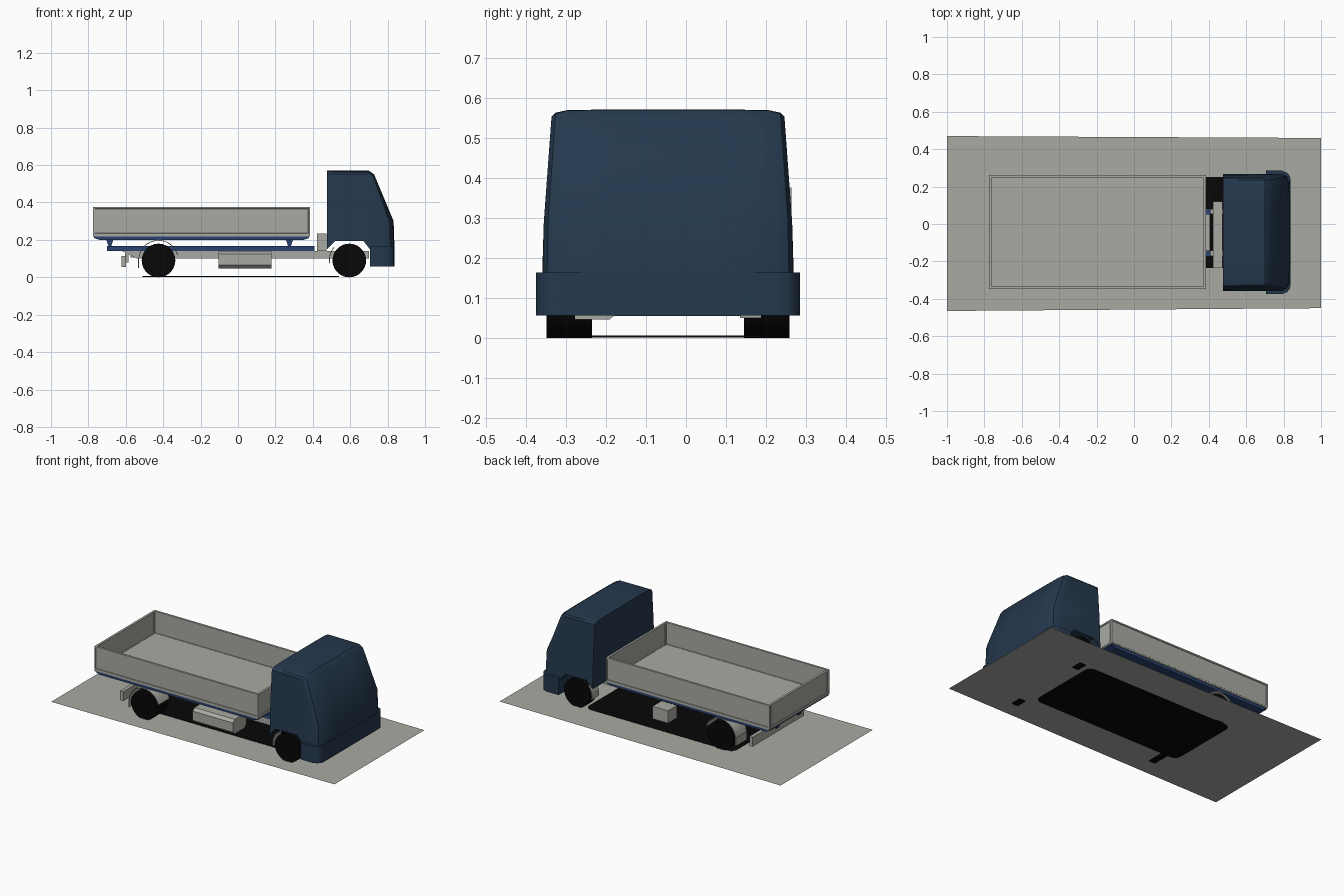
import bpy, bmesh, math
from mathutils import Matrix

if "Cube" in bpy.data.objects:
    bpy.data.objects.remove(bpy.data.objects["Cube"], do_unlink=True)

CY = -0.045  # truck centre line


def material(name, r, g, b):
    m = bpy.data.materials.new(name)
    m.use_nodes = True
    m.diffuse_color = (r, g, b, 1)
    bsdf = next(n for n in m.node_tree.nodes if n.type == 'BSDF_PRINCIPLED')
    bsdf.inputs["Base Color"].default_value = (r, g, b, 1)
    return m


GREY = material("warm grey", 0.40, 0.40, 0.37)
NAVY = material("dark navy", 0.018, 0.040, 0.075)
BLUE = material("frame blue", 0.022, 0.055, 0.16)
BLACK = material("black", 0.002, 0.002, 0.002)


def finish(name, bm, mat, smooth=None):
    bmesh.ops.recalc_face_normals(bm, faces=bm.faces[:])
    me = bpy.data.meshes.new(name)
    bm.to_mesh(me)
    bm.free()
    me.materials.append(mat)
    ob = bpy.data.objects.new(name, me)
    bpy.context.collection.objects.link(ob)
    if smooth:
        bpy.ops.object.select_all(action='DESELECT')
        ob.select_set(True)
        bpy.context.view_layer.objects.active = ob
        bpy.ops.object.shade_smooth_by_angle(angle=math.radians(smooth))
    return ob


def place(axis, a, b, t):
    return {'x': (t, a, b), 'y': (a, t, b), 'z': (a, b, t)}[axis]


def prism(name, pts, axis, lo, hi, mat, smooth=None):
    """Extrude a 2D outline along an axis."""
    bm = bmesh.new()
    rings = [[bm.verts.new(place(axis, a, b, t)) for a, b in pts] for t in (lo, hi)]
    n = len(pts)
    for i in range(n):
        j = (i + 1) % n
        bm.faces.new((rings[0][i], rings[0][j], rings[1][j], rings[1][i]))
    for r in rings:
        bm.faces.new(r)
    return finish(name, bm, mat, smooth)


def box(name, x, y, z, mat):
    pts = [(x[0], z[0]), (x[1], z[0]), (x[1], z[1]), (x[0], z[1])]
    return prism(name, pts, 'y', y[0], y[1], mat)


def panel(name, x, y, z, axis):
    """Drop side with a recessed field on both broad faces."""
    bm = bmesh.new()
    c = [(p[0] + p[1]) / 2 for p in (x, y, z)]
    s = [p[1] - p[0] for p in (x, y, z)]
    bmesh.ops.create_cube(bm, size=1, matrix=Matrix.Translation(c) @ Matrix.Diagonal((*s, 1)))
    bm.normal_update()
    for f in [f for f in bm.faces if abs(f.normal[axis]) > 0.9]:
        bmesh.ops.inset_region(bm, faces=[f], thickness=0.013, depth=0)
        bmesh.ops.inset_region(bm, faces=[f], thickness=0.001, depth=-0.004)
    return finish(name, bm, GREY)


def cylinder(name, x, z, r, y0, y1, mat, n=28):
    pts = [(x + r * math.cos(2 * math.pi * i / n), z + r * math.sin(2 * math.pi * i / n))
           for i in range(n)]
    return prism(name, pts, 'y', y0, y1, mat, 40)


def rounded(x0, x1, y0, y1, r, steps=4):
    out = []
    for cx, cy, a0 in ((x1 - r, y1 - r, 0), (x0 + r, y1 - r, 90),
                       (x0 + r, y0 + r, 180), (x1 - r, y0 + r, 270)):
        for i in range(steps + 1):
            a = math.radians(a0 + 90 * i / steps)
            out.append((cx + r * math.cos(a), cy + r * math.sin(a)))
    return out


# Ground sheet and the black plate under the truck
bm = bmesh.new()
bm.faces.new([bm.verts.new((x, y, 0.004)) for x, y in
              ((-1, -0.465), (1, -0.45), (1, 0.46), (-1, 0.47))])
finish("ground_sheet", bm, GREY)
prism("underbody_plate", rounded(-0.51, 0.54, -0.235, 0.25, 0.04), 'z', 0.002, 0.006, BLACK)

# Cab: side outlines joined across the width, the outermost pulled back at the front
side = [(0.475, 0.15), (0.475, 0.35), (0.475, 0.553), (0.69, 0.550), (0.712, 0.535),
        (0.785, 0.29), (0.79, 0.15), (0.705, 0.15), (0.67, 0.195), (0.52, 0.195)]
middle = [(0.475, 0.15), (0.475, 0.35), (0.475, 0.571), (0.70, 0.570), (0.728, 0.550),
          (0.832, 0.30), (0.837, 0.15), (0.705, 0.15), (0.67, 0.195), (0.52, 0.195)]
columns = [(1.0, 0.0), (0.965, 0.55), (0.86, 0.92), (0.45, 1.0)]  # width, blend
columns = [(-w, b) for w, b in columns] + columns[::-1]
bm = bmesh.new()
rings = []
for w, blend in columns:
    ring = []
    for (xs, zs), (xm, zm) in zip(side, middle):
        half = 0.313 - 0.022 * max(0, (zs - 0.25) / 0.30)
        ring.append(bm.verts.new((xs + (xm - xs) * blend, CY + half * w, zs + (zm - zs) * blend)))
    rings.append(ring)
for a, b in zip(rings, rings[1:]):
    for i in range(len(a)):
        j = (i + 1) % len(a)
        bm.faces.new((a[i], a[j], b[j], b[i]))
bm.faces.new(rings[0])
bm.faces.new(rings[-1])
finish("cab", bm, NAVY, 32)

# Front bumper with rounded corners
half = 0.33
bumper = [(0.705, CY - half), (0.79, CY - half), (0.818, CY - half + 0.01),
          (0.834, CY - half + 0.03), (0.838, CY - half + 0.06)]
bumper += [(x, 2 * CY - y) for x, y in reversed(bumper)]
prism("front_bumper", bumper, 'z', 0.057, 0.164, NAVY, 35)

# Chassis rails, blue subframe rails and cross members
for s, label in ((-1, "right"), (1, "left")):
    y = CY + s * 0.112
    prism(label + "_chassis_rail", [(-0.62, 0.14), (-0.54, 0.10), (0.70, 0.10), (0.70, 0.14)],
          'y', y - 0.014, y + 0.014, GREY)
    box(label + "_subframe_rail", (-0.70, 0.41), (y - 0.016, y + 0.016), (0.14, 0.168), BLUE)
    for x in (-0.685, 0.275):
        prism(label + "_bed_bracket", [(x - 0.007, 0.165), (x + 0.007, 0.165),
              (x + 0.02, 0.205), (x - 0.02, 0.205)], 'y', y - 0.03, y + 0.03, BLUE)
for x in (-0.56, -0.2, 0.15, 0.39):
    box("cross_member", (x - 0.015, x + 0.015), (CY - 0.11, CY + 0.11), (0.105, 0.138), GREY)
box("cab_rear_box", (0.422, 0.474), (-0.235, 0.12), (0.14, 0.235), GREY)

# Wheels, axles and mudguards
for x, label in ((0.595, "front"), (-0.425, "rear")):
    cylinder(label + "_axle", x, 0.09, 0.018, CY - 0.25, CY + 0.25, BLACK, 12)
    for s, sd in ((-1, "right"), (1, "left")):
        inner = 0.232 if label == "front" else 0.19
        ys = sorted((CY + s * inner, CY + s * 0.303))
        cylinder(f"{label}_{sd}_wheel", x, 0.09, 0.09, *ys, BLACK)
        start, end = (15, 175) if label == "rear" else (140, 190)
        angles = [math.radians(start + (end - start) * i / 10) for i in range(11)]
        arc = [(x + 0.108 * math.cos(a), 0.092 + 0.108 * math.sin(a)) for a in angles]
        arc += [(x + 0.104 * math.cos(a), 0.092 + 0.104 * math.sin(a)) for a in reversed(angles)]
        prism(f"{label}_{sd}_mudguard", arc, 'y', *ys, GREY, 30)
        if label == "rear":
            box(f"{sd}_mud_flap", (-0.534, -0.529), ys, (0.05, 0.10), GREY)

# Side tank, opposite side box and rear light bar
prism("side_tank", [(-0.31, 0.065), (-0.29, 0.047), (-0.19, 0.047), (-0.17, 0.065),
      (-0.17, 0.125), (-0.19, 0.14), (-0.29, 0.14), (-0.31, 0.125)],
      'x', -0.105, 0.18, GREY, 30)
box("battery_box", (-0.03, 0.08), (0.135, 0.225), (0.05, 0.13), GREY)
box("rear_light_bar", (-0.623, -0.600), (CY - 0.26, CY + 0.26), (0.055, 0.115), GREY)
for s in (-1, 1):
    y = CY + s * 0.112
    box("light_bar_stay", (-0.605, -0.585), (y - 0.01, y + 0.01), (0.08, 0.14), GREY)

# Load bed: blue underframe, floor and four drop sides
X0, X1, Y0, Y1, T = -0.775, 0.385, -0.347, 0.262, 0.013
prism("bed_underframe", [(-0.77, 0.218), (-0.77, 0.21), (-0.74, 0.20), (0.35, 0.20),
      (0.38, 0.21), (0.38, 0.218)], 'y', Y0 + 0.005, Y1 - 0.005, BLUE)
box("bed_floor", (X0, X1), (Y0, Y1), (0.218, 0.234), GREY)
Z = (0.226, 0.376)
panel("right_drop_side", (X0, X1), (Y0 - 0.001, Y0 + T), Z, 1)
panel("left_drop_side", (X0, X1), (Y1 - T, Y1 + 0.001), Z, 1)
panel("tail_gate", (X0 - 0.001, X0 + T), (Y0 + T, Y1 - T), Z, 0)
panel("head_board", (X1 - T, X1 + 0.001), (Y0 + T, Y1 - T), Z, 0)
